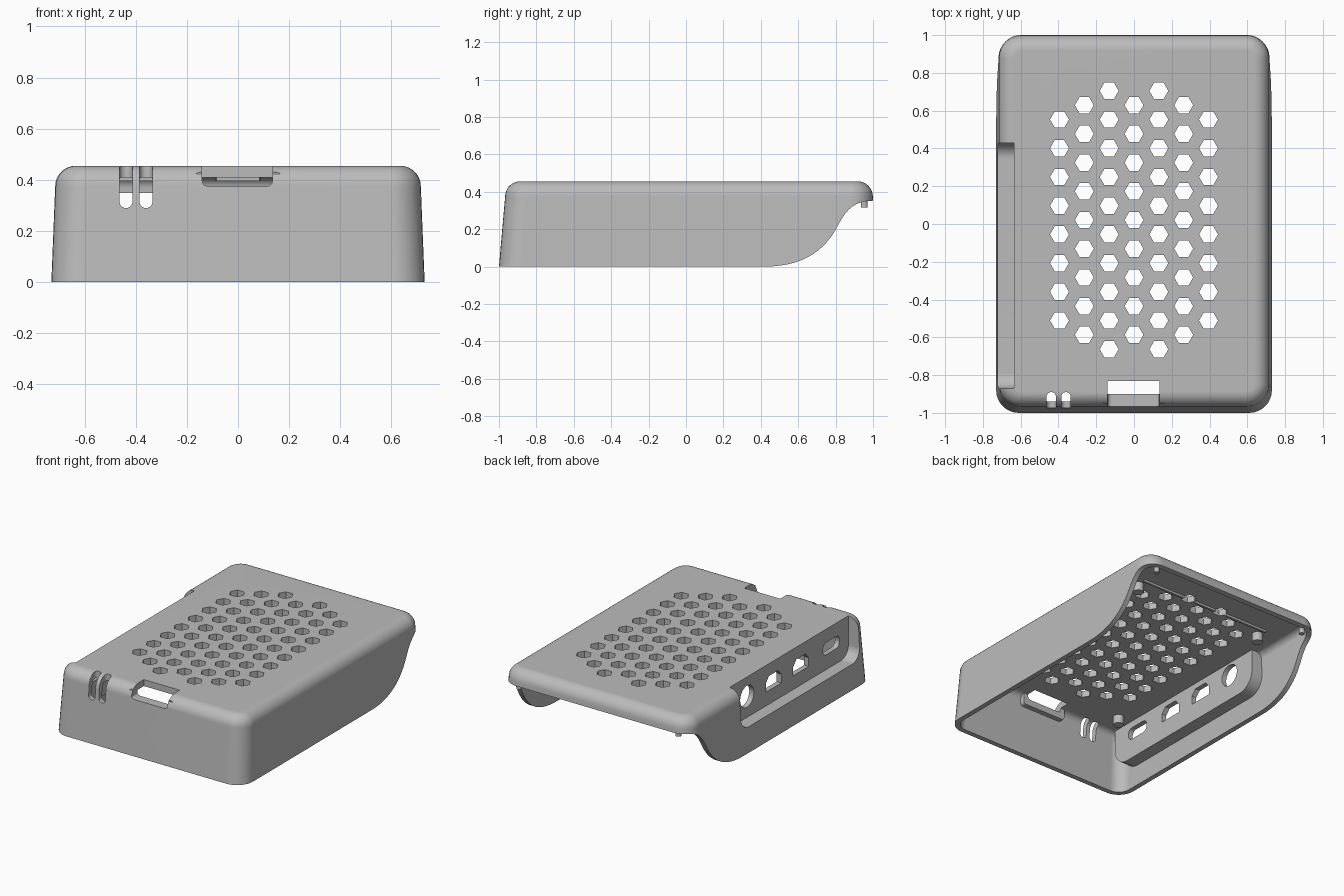
import bpy, bmesh, math
from mathutils import Vector
from mathutils.geometry import interpolate_bezier

cube = bpy.data.objects.get("Cube")
if cube:
    bpy.data.objects.remove(cube, do_unlink=True)

grey = bpy.data.materials.new("mid_grey")
grey.use_nodes = True
grey.diffuse_color = (0.5, 0.5, 0.5, 1)
grey.node_tree.nodes["Principled BSDF"].inputs["Base Color"].default_value = (0.5, 0.5, 0.5, 1)


def finish(bm, name):
    bmesh.ops.recalc_face_normals(bm, faces=bm.faces)
    mesh = bpy.data.meshes.new(name)
    bm.to_mesh(mesh)
    bm.free()
    mesh.materials.append(grey)
    ob = bpy.data.objects.new(name, mesh)
    bpy.context.collection.objects.link(ob)
    return ob


def rounded(u0, u1, v0, v1, r, n=8):
    """Rounded rectangle outline."""
    pts = []
    corners = ((u1 - r, v1 - r), (u0 + r, v1 - r), (u0 + r, v0 + r), (u1 - r, v0 + r))
    for k, (cu, cv) in enumerate(corners):
        for i in range(n + 1):
            a = math.pi / 2 * (k + i / n)
            pts.append((cu + r * math.cos(a), cv + r * math.sin(a)))
    return pts


def circle(cu, cv, r, n=24):
    return [(cu + r * math.cos(2 * math.pi * i / n), cv + r * math.sin(2 * math.pi * i / n))
            for i in range(n)]


def loft(bm, rings):
    rows = [[bm.verts.new(p) for p in ring] for ring in rings]
    for a, b in zip(rows, rows[1:]):
        for i in range(len(a)):
            j = (i + 1) % len(a)
            bm.faces.new((a[i], a[j], b[j], b[i]))
    bm.faces.new(rows[0])
    bm.faces.new(rows[-1])


def prisms(name, outlines, axis, lo, hi):
    """Extrude one or more separate outlines along an axis."""
    place = {"x": lambda u, v, t: (t, u, v), "y": lambda u, v, t: (u, t, v),
             "z": lambda u, v, t: (u, v, t)}[axis]
    bm = bmesh.new()
    for pts in outlines:
        loft(bm, [[place(u, v, t) for u, v in pts] for t in (lo, hi)])
    return finish(bm, name)


def tub(name, inset, bottom, top, fillet):
    """Tapered rounded box with a filleted top edge."""
    side = top - fillet
    levels = [(bottom, 0)] + [(side + fillet * math.sin(t), fillet * (1 - math.cos(t)))
                              for t in (math.pi / 16 * i for i in range(9))]
    rings = []
    for z, cut in levels:
        lean = min(z, side)
        d = inset + cut
        hx = 0.73 - 0.04 * lean - d
        ring = rounded(-hx, hx, -1 + 0.088 * lean + d, 1.032 - 0.088 * lean - d, 0.12 - d)
        rings.append([(x, y, z) for x, y in ring])
    bm = bmesh.new()
    loft(bm, rings)
    return finish(bm, name)


def combine(ob, other, operation="DIFFERENCE"):
    mod = ob.modifiers.new("combine", "BOOLEAN")
    mod.operation = operation
    mod.solver = "EXACT"
    mod.object = other
    bpy.context.view_layer.update()
    mesh = bpy.data.meshes.new_from_object(ob.evaluated_get(bpy.context.evaluated_depsgraph_get()))
    ob.modifiers.clear()
    ob.data = mesh
    bpy.data.objects.remove(other, do_unlink=True)


# Hollow shell, its inside stepping around the port pocket
shell = tub("case_shell", 0, 0, 0.455, 0.08)
cavity = tub("cavity", 0.035, -0.1, 0.41, 0.045)
combine(cavity, prisms("pocket_wall", [rounded(-0.905, 0.465, 0.14, 0.8, 0.12)], "x", -1, -0.6))
combine(shell, cavity)

# Inner latch block and ceiling rib
combine(shell, prisms("latch_block", [rounded(-0.17, 0.17, 0.33, 0.43, 0.02)], "y", -0.95, -0.9), "UNION")
combine(shell, prisms("ceiling_rib", [rounded(-0.51, 0.51, 0.70, 0.715, 0.004, 2)], "z", 0.395, 0.43), "UNION")

# Open port pocket on the side
combine(shell, prisms("pocket", [rounded(-0.87, 0.43, 0.175, 0.8, 0.085)], "x", -1, -0.635))

# Swooping open back
lower = interpolate_bezier(*[Vector((y, z, 0)) for y, z in
                             ((0.42, 0), (0.62, 0), (0.74, 0.08), (0.81, 0.215))], 14)
upper = interpolate_bezier(*[Vector((y, z, 0)) for y, z in
                             ((0.81, 0.215), (0.86, 0.31), (0.9, 0.35), (1.0, 0.352))], 12)
swoop = [(p.x, p.y) for p in lower + upper[1:]] + [(1.3, 0.352), (1.3, -0.2), (0.42, -0.2)]
combine(shell, prisms("swoop", [swoop], "x", -1, 1))

# Connector openings in the pocket
PORT_Z = 0.32
ports = [rounded(-0.77, -0.59, PORT_Z - 0.042, PORT_Z + 0.042, 0.035, 4)]
for y in (-0.35, -0.05):
    ports.append([(y - 0.085, PORT_Z - 0.05), (y + 0.085, PORT_Z - 0.05), (y + 0.085, PORT_Z + 0.01),
                  (y + 0.05, PORT_Z + 0.05), (y - 0.05, PORT_Z + 0.05), (y - 0.085, PORT_Z + 0.01)])
ports.append(circle(0.24, PORT_Z, 0.075))
combine(shell, prisms("ports", ports, "x", -0.68, -0.55))

# Hexagonal vents: rows per column outward from the middle
hexes = []
for col, rows in enumerate((9, 10, 9, 8)):
    for x in {col * 0.1315, -col * 0.1315}:
        for k in range(rows):
            hexes.append(circle(x, 0.021 + (k - (rows - 1) / 2) * 0.152, 0.05, 6))
combine(shell, prisms("vents", hexes, "z", 0.3, 0.6))

# Front latch opening and two light slots
combine(shell, prisms("latch_opening", [rounded(-0.14, 0.135, 0.375, 0.7, 0.022, 3)], "y", -1.2, -0.83))
slot_xs = (-0.438, -0.36)
combine(shell, prisms("slots", [rounded(x - 0.025, x + 0.025, 0.29, 0.7, 0.0245)
                                for x in slot_xs], "y", -1.2, -0.915))
combine(shell, prisms("slot_ends", [circle(x, -0.915, 0.025) for x in slot_xs], "z", 0.32, 0.7))

# Posts under the ceiling and small pegs on the back lip
posts = prisms("ceiling_posts", [circle(x, y, 0.035) for x in (-0.5, 0.5) for y in (-0.75, 0.64)],
               "z", 0.35, 0.42)
pegs = prisms("back_pegs", [circle(x, 0.953, 0.018, 16) for x in (-0.61, 0.61)], "z", 0.315, 0.42)

for ob in (shell, posts, pegs):
    bpy.ops.object.select_all(action="DESELECT")
    ob.select_set(True)
    bpy.context.view_layer.objects.active = ob
    bpy.ops.object.shade_smooth_by_angle(angle=math.radians(30))
    ob.modifiers.new("even_normals", "WEIGHTED_NORMAL").keep_sharp = True
